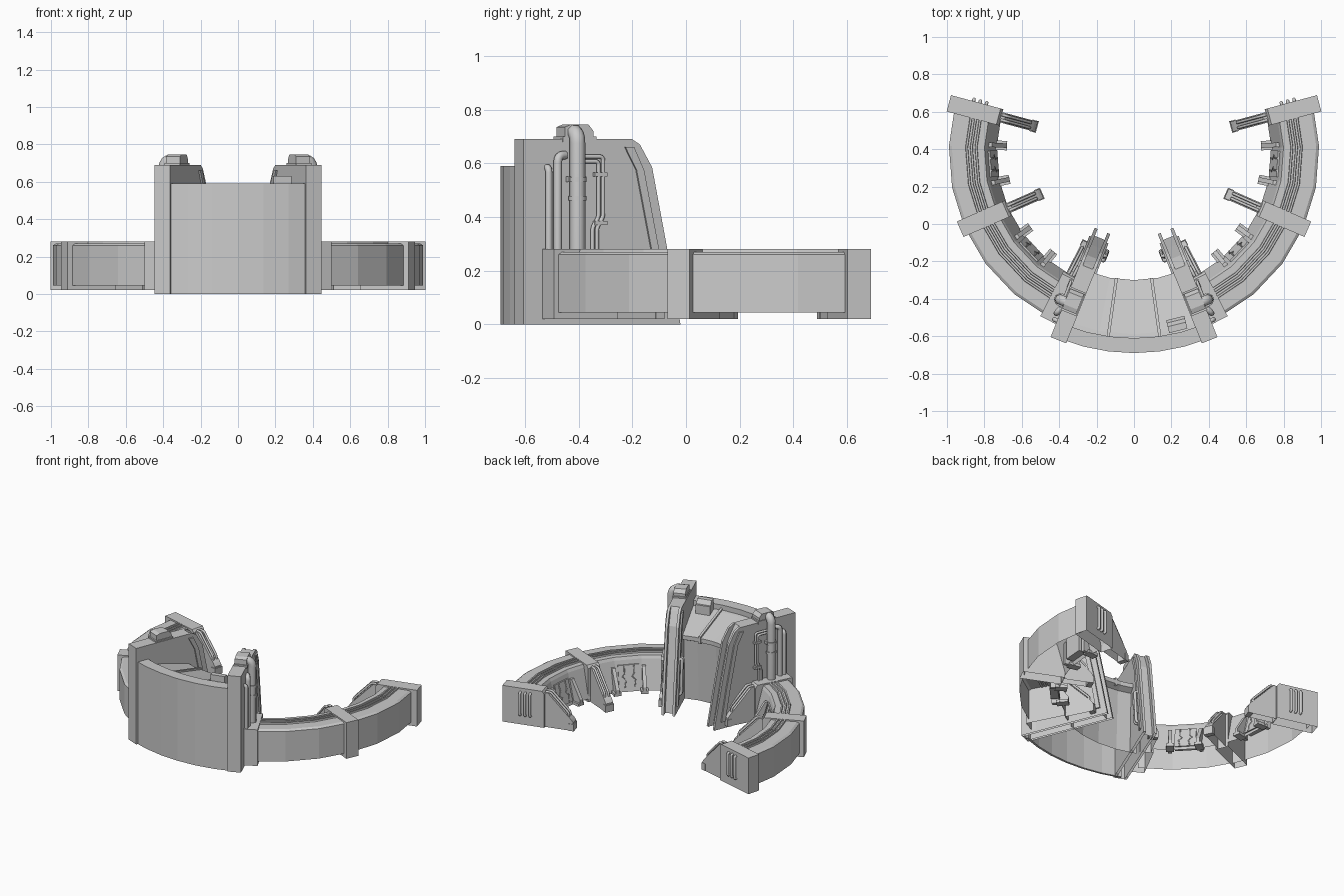
import bpy, bmesh
from math import sin, cos, radians
from mathutils import Vector

if "Cube" in bpy.data.objects:
    bpy.data.objects.remove(bpy.data.objects["Cube"])

CY = 0.38                      # centre of the ring (y)
POSTS = (27.3, 66.3, 105)      # post angles measured from the front
WALL = 22                      # console side wall angle


def P(r, t, z, a):
    """Ring position: radius, sideways offset, height, angle from -y."""
    a = radians(a)
    return Vector((r * sin(a) + t * cos(a), CY - r * cos(a) + t * sin(a), z))


def finish(name, bm, mirror=True):
    bmesh.ops.recalc_face_normals(bm, faces=bm.faces)
    me = bpy.data.meshes.new(name)
    bm.to_mesh(me)
    bm.free()
    ob = bpy.data.objects.new(name, me)
    bpy.context.collection.objects.link(ob)
    if mirror:
        m = ob.modifiers.new("mirror", 'MIRROR')
        m.use_mirror_merge = False
    return ob


def slab(name, prof, a, t0, t1, open_bottom=False, mirror=True):
    """Extrude an (r, z) profile sideways."""
    bm = bmesh.new()
    A = [bm.verts.new(P(r, t0, z, a)) for r, z in prof]
    B = [bm.verts.new(P(r, t1, z, a)) for r, z in prof]
    bm.faces.new(A)
    bm.faces.new(B[::-1])
    low = min(z for r, z in prof)
    n = len(prof)
    for i in range(n):
        j = (i + 1) % n
        if open_bottom and prof[i][1] == low and prof[j][1] == low:
            continue
        bm.faces.new((A[i], A[j], B[j], B[i]))
    return finish(name, bm, mirror)


def block(name, r0, r1, t0, t1, z0, z1, a, mirror=True):
    return slab(name, [(r0, z0), (r1, z0), (r1, z1), (r0, z1)], a, t0, t1, False, mirror)


def sweep(name, prof, a0, a1, n, closed=False, mirror=True):
    """Sweep an (r, z) profile around the ring."""
    bm = bmesh.new()
    rows = [[bm.verts.new(P(r, 0, z, a0 + (a1 - a0) * k / n)) for r, z in prof]
            for k in range(n + 1)]
    m = len(prof)
    for A, B in zip(rows, rows[1:]):
        for i in range(m if closed else m - 1):
            j = (i + 1) % m
            bm.faces.new((A[i], A[j], B[j], B[i]))
    if closed:
        bm.faces.new(rows[0])
        bm.faces.new(rows[-1])
    return finish(name, bm, mirror)


def tube(name, pts, rad, a, bend=0.0):
    """Round pipe through local (r, t, z) points on both sides, corners rounded."""
    p = [P(*q, a) for q in pts]
    out = [p[0]]
    for i in range(1, len(p) - 1):
        if bend:
            s = p[i] + (p[i - 1] - p[i]).normalized() * bend
            e = p[i] + (p[i + 1] - p[i]).normalized() * bend
            for k in range(5):
                u = k / 4
                out.append(s * (1 - u) ** 2 + p[i] * 2 * u * (1 - u) + e * u * u)
        else:
            out.append(p[i])
    out.append(p[-1])
    cu = bpy.data.curves.new(name, 'CURVE')
    cu.dimensions = '3D'
    cu.bevel_depth = rad
    cu.bevel_resolution = 2
    cu.use_fill_caps = True
    for sx in (1, -1):
        sp = cu.splines.new('POLY')
        sp.points.add(len(out) - 1)
        for q, v in zip(sp.points, out):
            q.co = (v.x * sx, v.y, v.z, 1)
    ob = bpy.data.objects.new(name, cu)
    bpy.context.collection.objects.link(ob)
    return ob


# Low curved barricade: outer skin, deck and sloping inner skin, open underneath
for a0, a1 in zip(POSTS, POSTS[1:]):
    sweep("barricade", [(0.99, 0.045), (0.99, 0.26), (0.975, 0.27), (0.80, 0.27),
                        (0.79, 0.25), (0.735, 0.045)], a0, a1, 3)
    for r in (0.845, 0.87, 0.895):
        sweep("deck_rail", [(r - .008, .265), (r + .008, .265), (r + .005, .28), (r - .005, .28)],
              a0, a1, 3, True)
    mid = (a0 + a1) / 2
    # inner brackets, panel and cables between them
    for da in (-7.6, 7.6):
        slab("inner_bracket", [(.79, .21), (.76, .21), (.68, .09), (.68, .05), (.79, .05)],
             mid + da, -.012, .012)
        block("bracket_foot", .68, .76, -.025, .025, .045, .065, mid + da)
    slab("inner_panel", [(.79, .22), (.768, .22), (.728, .07), (.79, .07)], mid, -.07, .07)
    for t in (-.035, .03):
        tube("panel_cable", [(.765, t, .215), (.752, t, .165), (.748, t + .014, .145),
                             (.742, t - .008, .12), (.73, t, .075)], .004, mid)

# Posts with sloping toe fin and slanted pipes
for i, a in enumerate(POSTS):
    ro = (1.005, 1.015, 1.025)[i]
    slab("post", [(ro, .02), (ro, .28), (.75, .28), (.735, .26), (.735, .02)], a, -.045, .045, True)
    slab("post_fin", [(.74, .02), (.74, .265), (.715, .265), (.555, .1), (.54, .08), (.54, .02)],
         a, -.028, .028, True)
    for t in (-.014, .014):
        tube("fin_pipe", [(.735, t, .268), (.70, t, .268), (.575, t, .138), (.575, t, .115)],
             .008, a, .012)
    block("fin_toe", .535, .57, -.032, .032, .02, .07, a)

# Vertical pipes on the outer face of the end posts
for r in (.83, .865, .90):
    tube("end_pipe", [(r, .04, .25), (r, .056, .25), (r, .056, .09), (r, .04, .09)], .009, 105, .008)

# Console outer shell, desk and knee panel
sweep("console_shell", [(1.07, 0), (1.07, .59), (.99, .59), (.99, .5), (1.055, .5), (1.055, 0)],
      -WALL, WALL, 6, True, False)
sweep("desk", [(1.0, .555), (.97, .55), (.68, .48), (.68, .45), (.72, .43), (.74, 0)],
      -WALL, WALL, 4, False, False)
for a in (8,):
    slab("desk_rib", [(.99, .53), (.99, .567), (.675, .493), (.675, .44), (.70, .44)], a, -.008, .008)
block("desk_box", .91, .98, -.05, .05, .52, .60, 14, False)
slab("desk_box_top", [(.98, .6), (.98, .63), (.945, .63), (.925, .6)], 14, -.05, .05, False, False)

# Console side walls: core slab between two slightly larger plates
OUT = [(1.08, 0), (1.08, .69), (.645, .69), (.613, .67), (.564, .585), (.503, .28), (.45, 0)]
CORE = [(1.08, 0), (1.08, .69), (.66, .69), (.645, .665), (.60, .575), (.54, .28), (.49, 0)]
slab("side_wall_core", CORE, WALL, -.03, .03, True)
slab("side_wall_plate", OUT, WALL, .028, .045, True)
slab("side_wall_plate", OUT, WALL, -.045, -.028, True)
# Raised edge strips along the slanted front
STRIP = [(.675, .66), (.64, .66), (.60, .575), (.54, .28), (.50, .05), (.53, .05), (.57, .28), (.63, .575)]
slab("edge_strip", STRIP, WALL, .04, .055)
slab("edge_strip", STRIP, WALL, -.055, -.04)

# Pipe housing on top of each side wall
slab("pipe_housing", [(.80, .68), (.80, .72), (.82, .745), (.89, .745), (.915, .735), (.915, .68)],
     WALL, -.035, .045)
block("housing_base", .79, .925, -.04, .05, .68, .70, WALL)

# Large pipe with collars
tube("main_pipe", [(.875, .073, .26), (.875, .073, .718), (.875, 0, .718)], .029, WALL, .045)
for z in (.47, .54):
    tube("pipe_collar", [(.875, .073, z - .009), (.875, .073, z + .009)], .034, WALL)
block("pipe_clamp", .84, .91, .04, .075, .53, .55, WALL)

# Two mid pipes that bend into the wall
tube("mid_pipe", [(.95, .063, .26), (.95, .063, .63), (.915, .05, .63)], .016, WALL, .025)
tube("mid_pipe", [(.985, .06, .26), (.985, .06, .585), (.985, .03, .585)], .013, WALL, .02)

# Thin twin pipes with elbows and a clamp
for d in (0, .018):
    tube("thin_pipe", [(.85, .055, .625 - d), (.765 + d, .055, .625 - d), (.765 + d, .055, .40),
                       (.79 + d, .055, .36), (.79 + d, .055, .27)], .008, WALL, .015)
for z in (.55, .37):
    block("thin_clamp", .752, .802, .04, .066, z, z + .016, WALL)

# Short pipes on the inner faces of the side walls
for r in (.54, .565):
    tube("inner_pipe", [(r + .03, -.04, .36), (r + .03, -.066, .36), (r, -.066, .12), (r, -.04, .12)],
         .01, WALL, .012)

for ob in bpy.data.objects:
    if ob.type == 'CURVE':
        for sp in ob.data.splines:
            sp.use_smooth = True
